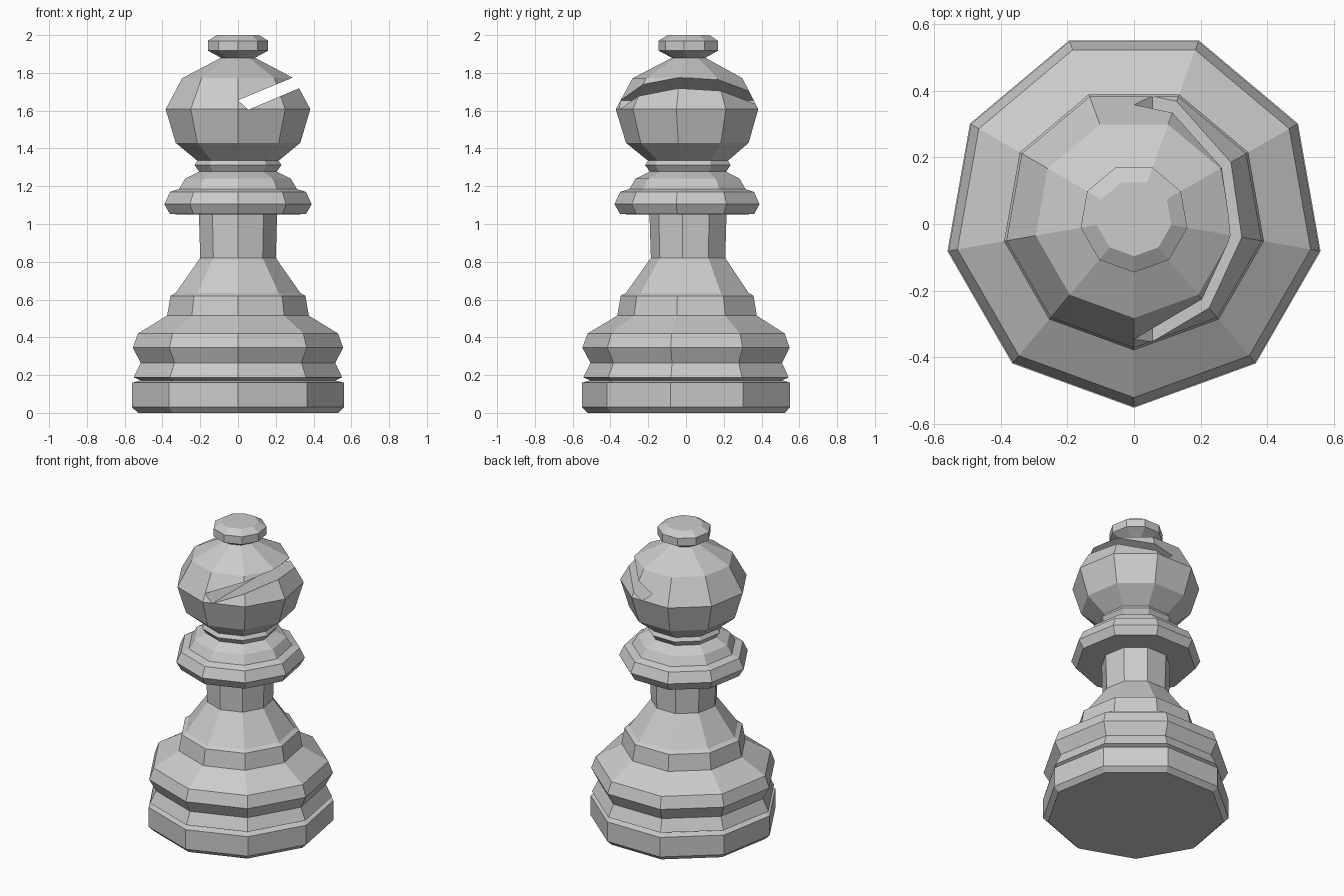
import bpy, bmesh
from math import pi, cos, sin

if "Cube" in bpy.data.objects:
    bpy.data.objects.remove(bpy.data.objects["Cube"])

SIDES = 9
Y0 = 0.017              # axis offset that centres the nine-sided outline
K = 1 / sin(4 * pi / 9)  # half width in front view -> corner radius


def make_object(name, bm):
    bmesh.ops.recalc_face_normals(bm, faces=bm.faces[:])
    mesh = bpy.data.meshes.new(name)
    bm.to_mesh(mesh)
    bm.free()
    ob = bpy.data.objects.new(name, mesh)
    bpy.context.collection.objects.link(ob)
    return ob


def lathe(name, profile):
    bm = bmesh.new()
    rings = []
    for w, z in profile:
        angles = [-pi / 2 + 2 * pi * i / SIDES for i in range(SIDES)]
        rings.append([bm.verts.new((w * K * cos(a), w * K * sin(a) + Y0, z)) for a in angles])
    for lo, hi in zip(rings, rings[1:]):
        for i in range(SIDES):
            j = (i + 1) % SIDES
            bm.faces.new((lo[i], lo[j], hi[j], hi[i]))
    bm.faces.new(rings[0])
    bm.faces.new(rings[-1])
    return make_object(name, bm)


# turned piece: base, stem, collar, head and finial in one closed profile
base = [(0.53, 0), (0.56, 0.03), (0.56, 0.16), (0.515, 0.172), (0.552, 0.188),
        (0.515, 0.265), (0.557, 0.345), (0.53, 0.42), (0.375, 0.515),
        (0.357, 0.62), (0.33, 0.635)]
stem = [(0.20, 0.82), (0.207, 1.05)]
collar = [(0.36, 1.052), (0.39, 1.105), (0.36, 1.17), (0.312, 1.185), (0.28, 1.24),
          (0.205, 1.277), (0.23, 1.312), (0.215, 1.335)]
head = [(0.33, 1.43), (0.383, 1.608), (0.295, 1.772), (0.09, 1.88)]
finial = [(0.16, 1.918), (0.16, 1.97), (0.112, 2.0)]
body = lathe("chess_piece", base + stem + collar + head + finial)

# slanted slot through the right side of the head
bm = bmesh.new()
outline = [(0, 1.655), (0.055, 1.605), (0.575, 1.825), (0.58, 1.895)]
face = bm.faces.new([bm.verts.new((x, -0.6, z)) for x, z in outline])
ext = bmesh.ops.extrude_face_region(bm, geom=[face])
bmesh.ops.translate(bm, vec=(0, 1.2, 0),
                    verts=[v for v in ext["geom"] if isinstance(v, bmesh.types.BMVert)])
cutter = make_object("slot_cutter", bm)
cutter.hide_render = True

mod = body.modifiers.new("slot", 'BOOLEAN')
mod.operation = 'DIFFERENCE'
mod.solver = 'EXACT'
mod.object = cutter
bpy.context.view_layer.objects.active = body
bpy.ops.object.modifier_apply(modifier="slot")
bpy.data.objects.remove(cutter)
